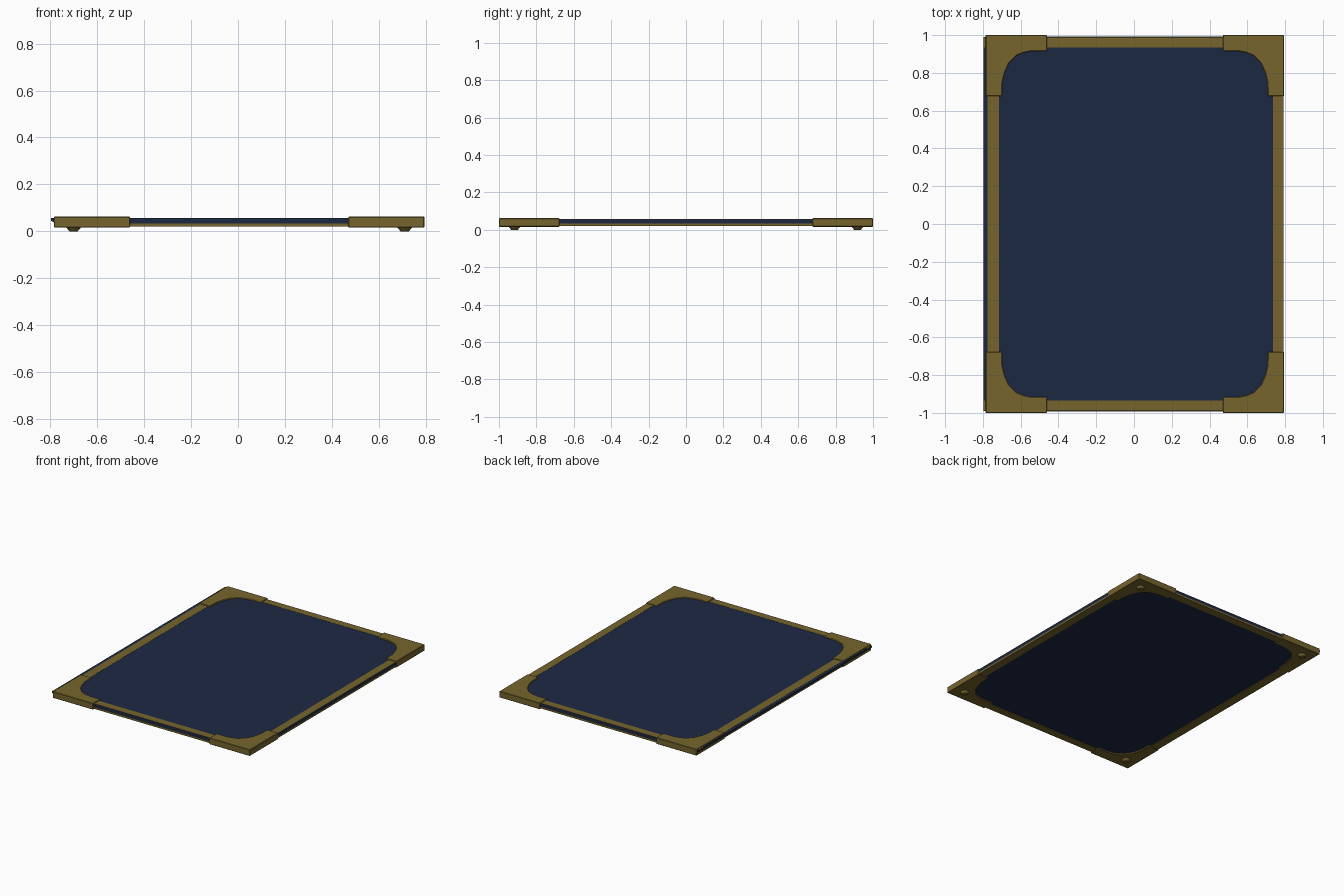
import bpy, bmesh
from mathutils import Vector

if "Cube" in bpy.data.objects:
    bpy.data.objects.remove(bpy.data.objects["Cube"])


def material(name, color):
    m = bpy.data.materials.new(name)
    m.diffuse_color = (*color, 1)
    m.use_nodes = True
    m.node_tree.nodes["Principled BSDF"].inputs["Base Color"].default_value = m.diffuse_color
    return m


navy = material("navy", (0.012, 0.022, 0.055))
gold = material("gold", (0.18, 0.13, 0.027))
CX = 0.005  # the corner hardware is centred slightly right of the slab


def prism(name, points, extrude, mat, bevel=0.0):
    """Extrude a closed outline of 3D points along a vector."""
    bm = bmesh.new()
    face = bm.faces.new([bm.verts.new(p) for p in points])
    out = bmesh.ops.extrude_face_region(bm, geom=[face])
    bmesh.ops.translate(bm, vec=Vector(extrude),
                        verts=[v for v in out["geom"] if isinstance(v, bmesh.types.BMVert)])
    bmesh.ops.recalc_face_normals(bm, faces=bm.faces)
    mesh = bpy.data.meshes.new(name)
    bm.to_mesh(mesh)
    bm.free()
    mesh.materials.append(mat)
    ob = bpy.data.objects.new(name, mesh)
    bpy.context.collection.objects.link(ob)
    if bevel:
        mod = ob.modifiers.new("edge_bevel", "BEVEL")
        mod.width = bevel
        mod.segments = 1
        mod.limit_method = 'ANGLE'
    return ob


def box(name, x0, x1, y0, y1, z0, z1, mat):
    pts = [(x0, y0, z0), (x1, y0, z0), (x1, y1, z0), (x0, y1, z0)]
    return prism(name, pts, (0, 0, z1 - z0), mat)


# Navy slab with an undercut lip along the left side
slab = [(-0.797, 0.056), (-0.797, 0.045), (-0.778, 0.034), (-0.778, 0.025),
        (0.79, 0.025), (0.79, 0.056)]
prism("panel", [(x, -0.99, z) for x, z in slab], (0, 1.98, 0), navy)

# Gold strips on the top face and around the underside
for side, z0, z1 in (("top", 0.054, 0.057), ("bottom", 0.021, 0.034)):
    edge = 0.988 if side == "top" else 0.992
    left = -0.797 if side == "top" else -0.78
    box(side + "_strip_front", left, 0.791, -edge, -0.935, z0, z1, gold)
    box(side + "_strip_back", left, 0.791, 0.935, edge, z0, z1, gold)
    outer = -0.775 if side == "top" else -0.78
    box(side + "_strip_left", outer, -0.715, -0.935, 0.935, z0, z1, gold)
    box(side + "_strip_right", 0.735, 0.791, -0.935, 0.935, z0, z1, gold)

# Corner brackets with concave inner edge, and shallow feet
corner = [(0.79, 1.0), (0.465, 1.0), (0.465, 0.916), (0.548, 0.916), (0.59, 0.907),
          (0.628, 0.892), (0.668, 0.85), (0.69, 0.80), (0.702, 0.75), (0.704, 0.677),
          (0.79, 0.677)]
for sx, xname in ((-1, "left"), (1, "right")):
    for sy, yname in ((-1, "front"), (1, "back")):
        pts = [(CX + sx * x, sy * y, 0.016) for x, y in corner]
        prism(f"corner_{yname}_{xname}", pts, (0, 0, 0.046), gold, 0.003)

        bpy.ops.mesh.primitive_cone_add(vertices=16, radius1=0.018, radius2=0.032, depth=0.017,
                                        location=(CX + sx * 0.706, sy * 0.917, 0.0085))
        foot = bpy.context.object
        foot.name = f"foot_{yname}_{xname}"
        foot.data.materials.append(gold)
        bpy.ops.object.shade_smooth_by_angle()
